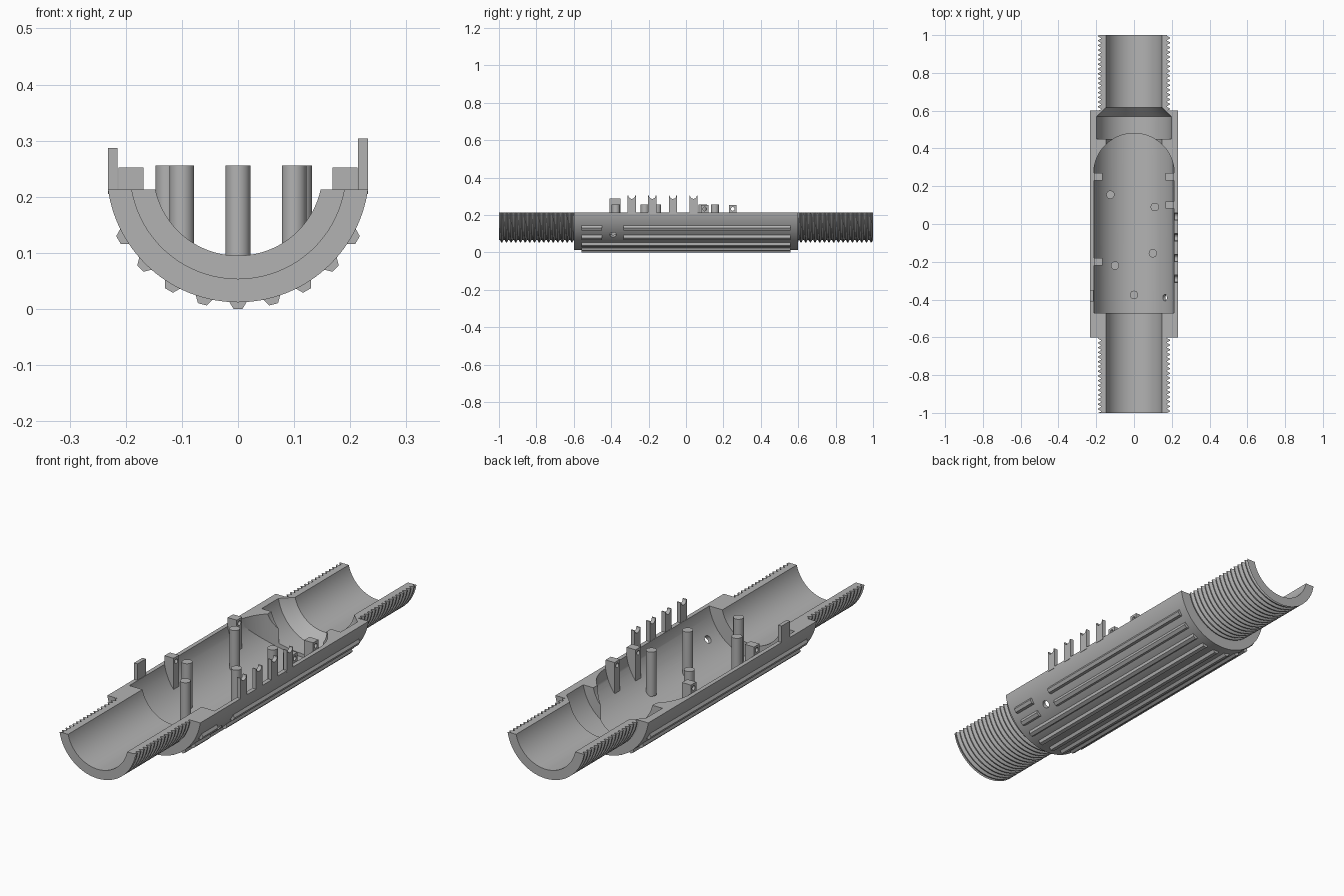
import bpy, bmesh, math
from mathutils import Matrix, Vector

if "Cube" in bpy.data.objects:
    bpy.data.objects.remove(bpy.data.objects["Cube"])

AXIS, CUT = 0.246, 0.213          # axis height and split plane height
BORE, CAVITY, OUTER = 0.151, 0.2155, 0.234
ROOT, CREST, PITCH = 0.179, 0.193, 0.025

grey = bpy.data.materials.new("plain grey")
grey.use_nodes = True
grey.diffuse_color = (0.45, 0.45, 0.45, 1)
grey.node_tree.nodes["Principled BSDF"].inputs["Base Color"].default_value = grey.diffuse_color


def finish(name, bm):
    bmesh.ops.recalc_face_normals(bm, faces=bm.faces)
    mesh = bpy.data.meshes.new(name)
    bm.to_mesh(mesh)
    bm.free()
    mesh.materials.append(grey)
    obj = bpy.data.objects.new(name, mesh)
    bpy.context.collection.objects.link(obj)
    return obj


def activate(obj):
    bpy.ops.object.select_all(action='DESELECT')
    obj.select_set(True)
    bpy.context.view_layer.objects.active = obj


def smooth(obj):
    activate(obj)
    bpy.ops.object.shade_smooth_by_angle(angle=math.radians(25))


def boolean(obj, tool, operation='DIFFERENCE'):
    mod = obj.modifiers.new("cut", 'BOOLEAN')
    mod.operation, mod.object, mod.solver = operation, tool, 'EXACT'
    activate(obj)
    bpy.ops.object.modifier_apply(modifier=mod.name)
    bpy.data.objects.remove(tool)


def half_turn(name, section, y0, y1, twist=0.0, steps=64):
    """Sweep a closed (y, radius) section around the axis, below the split plane."""
    bm = bmesh.new()
    rings = []
    for i in range(steps + 1):
        t = 2 * i / steps - 1
        ring = []
        for y, r in section:
            a = t * math.acos((AXIS - CUT) / r)
            if twist and r > BORE + 0.02:
                y = min(max(y - twist * a / math.tau, y0), y1)
            ring.append(bm.verts.new((r * math.sin(a), y, AXIS - r * math.cos(a))))
        rings.append(ring)
    for a, b in zip(rings, rings[1:]):
        for j in range(len(section)):
            k = (j + 1) % len(section)
            bm.faces.new((a[j], a[k], b[k], b[j]))
    bm.faces.new(rings[0])
    bm.faces.new(rings[-1])
    return finish(name, bm)


def prism(name, points, lo, hi, axis):
    """Extrude a polygon along one axis; points use the other two in xyz order."""
    bm = bmesh.new()

    def place(p, d):
        c = list(p)
        c.insert("xyz".index(axis), d)
        return bm.verts.new(c)
    a = [place(p, lo) for p in points]
    b = [place(p, hi) for p in points]
    bm.faces.new(a)
    bm.faces.new(b)
    for i in range(len(a)):
        k = (i + 1) % len(a)
        bm.faces.new((a[i], a[k], b[k], b[i]))
    return finish(name, bm)


def rod(name, centre, direction, radius, length, sides=32):
    bm = bmesh.new()
    turn = Vector((0, 0, 1)).rotation_difference(Vector(direction)).to_matrix().to_4x4()
    bmesh.ops.create_cone(bm, cap_ends=True, segments=sides, radius1=radius, radius2=radius,
                          depth=length, matrix=Matrix.Translation(centre) @ turn)
    return finish(name, bm)


# Half shell with a stepped recess at the back
shell = half_turn("half_shell", [(-0.6, BORE), (-0.6, OUTER), (0.6, OUTER), (0.6, 0.169),
                                 (0.57, 0.2), (0.45, 0.2), (0.45, BORE)], -0.6, 0.6)

# Main cavity: flat front wall, rounded back wall
arch = [(0.213 * math.cos(math.pi * i / 48), 0.27 + 0.21 * math.sin(math.pi * i / 48))
        for i in range(49)]
plan = [(0.3, -0.47), (0.3, 0.27)] + arch + [(-0.3, 0.27), (-0.3, -0.47)]
cavity = rod("cavity_cutter", (0, 0, AXIS), (0, 1, 0), CAVITY, 1.6, 128)
boolean(cavity, prism("plan_cutter", plan, -0.1, 0.6, 'z'), 'INTERSECT')
boolean(shell, cavity)

# Radial hole through the wall
boolean(shell, rod("hole_cutter", (0.172, -0.39, 0.099), (0.172, 0, -0.147), 0.017, 0.12))
smooth(shell)


# Threaded ends
def thread(name, y0, y1, inner):
    count = round((y1 - y0) / PITCH)
    outer = []
    for i in range(-1, count + 1):
        y = y0 + i * PITCH
        outer += [(y, ROOT), (y + 0.2 * PITCH, ROOT),
                  (y + 0.5 * PITCH, CREST), (y + 0.7 * PITCH, CREST)]
    outer.append((y1 + PITCH, ROOT))
    outer = [(min(max(y, y0 - PITCH), y1 + PITCH), r) for y, r in outer]
    smooth(half_turn(name, outer + inner, y0, y1, PITCH))


thread("front_thread", -1.0, -0.6, [(-0.6, BORE), (-1.0, BORE)])
thread("back_thread", 0.6, 1.0, [(1.0, BORE), (0.618, BORE), (0.6, 0.169)])

# Grip ribs around the outside, two of them broken around the hole
rib_shape = [(-0.018, 0.229), (-0.008, 0.246), (0.008, 0.246), (0.018, 0.229)]
for n in range(-4, 5):
    a = math.radians(15 * n)
    pts = [(u * math.cos(a) + r * math.sin(a), AXIS + u * math.sin(a) - r * math.cos(a))
           for u, r in rib_shape]
    spans = [(-0.56, -0.45), (-0.335, 0.56)] if n >= 3 else [(-0.56, 0.56)]
    for lo, hi in spans:
        prism("grip_rib", pts, lo, hi, 'y')

# Round pins standing on the cavity floor
for x, y in [(-0.125, 0.155), (0.11, 0.09), (0.1, -0.155), (-0.1, -0.22), (0, -0.375)]:
    bottom = AXIS - math.sqrt(CAVITY ** 2 - x * x) - 0.004
    smooth(rod("round_pin", (x, y, (bottom + 0.256) / 2), (0, 0, 1), 0.022, 0.256 - bottom))

# Square posts against the side walls, each with a cross hole
post_shape = [(0.168, 0.252), (0.213, 0.252), (0.213, 0.17), (0.175, 0.105), (0.168, 0.1)]
for side, y in [(-1, 0.25), (-1, -0.2), (1, 0.25), (1, 0.1)]:
    post = prism("square_post", [(side * x, z) for x, z in post_shape], y - 0.019, y + 0.019, 'y')
    boolean(post, rod("post_hole_cutter", (side * 0.19, y, 0.232), (1, 0, 0), 0.01, 0.1, 24))
    smooth(post)

# Forked prongs on the left rim
for y in (-0.29, -0.18, -0.07, 0.04):
    dip = [(y + 0.018 * math.cos(math.pi * i / 12), 0.304 - 0.018 * math.sin(math.pi * i / 12))
           for i in range(13)]
    prism("forked_prong", [(y - 0.022, 0.205), (y + 0.022, 0.205), (y + 0.022, 0.304)]
          + dip + [(y - 0.022, 0.304)], 0.214, 0.232, 'x')

# Plain tab on the right rim
prism("rim_tab", [(-0.41, 0.205), (-0.35, 0.205), (-0.35, 0.287), (-0.41, 0.287)],
      -0.232, -0.215, 'x')
